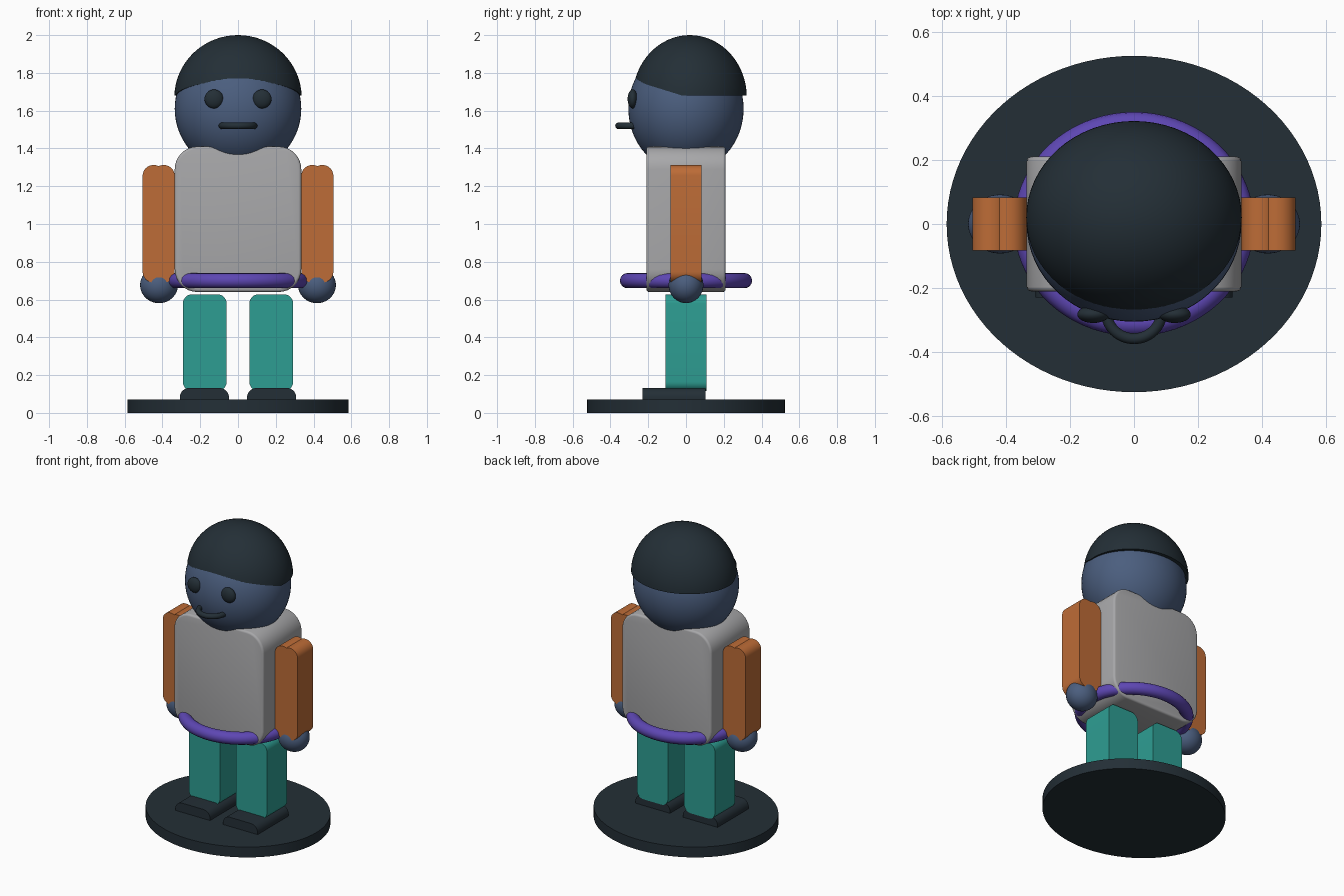
import bpy, bmesh, math
from mathutils import Vector, Matrix

default = bpy.data.objects.get("Cube")
if default:
    bpy.data.objects.remove(default, do_unlink=True)


def material(name, rgb):
    m = bpy.data.materials.new(name)
    m.use_nodes = True
    m.diffuse_color = (*rgb, 1)
    m.node_tree.nodes["Principled BSDF"].inputs["Base Color"].default_value = (*rgb, 1)
    return m


DARK = material("dark slate", (0.017, 0.028, 0.037))
SKIN = material("dusky blue", (0.07, 0.112, 0.21))
GREY = material("light grey", (0.39, 0.39, 0.40))
ORANGE = material("orange", (0.51, 0.15, 0.038))
PURPLE = material("purple", (0.11, 0.062, 0.45))
TEAL = material("teal", (0.027, 0.34, 0.29))


def finish(bm, name, mat):
    bmesh.ops.recalc_face_normals(bm, faces=bm.faces)
    mesh = bpy.data.meshes.new(name)
    bm.to_mesh(mesh)
    bm.free()
    mesh.materials.append(mat)
    ob = bpy.data.objects.new(name, mesh)
    bpy.context.collection.objects.link(ob)
    bpy.ops.object.select_all(action="DESELECT")
    ob.select_set(True)
    bpy.context.view_layer.objects.active = ob
    bpy.ops.object.shade_smooth_by_angle(angle=math.radians(35))
    return ob


def placed(center, size):
    return Matrix.Translation(center) @ Matrix.Diagonal((*size, 1))


def ball(name, mat, center, radii, cuts=()):
    """Ellipsoid, keeping only what lies above each cutting plane."""
    bm = bmesh.new()
    bmesh.ops.create_uvsphere(bm, u_segments=64, v_segments=32, radius=1,
                              matrix=placed(center, radii))
    for point, normal in cuts:
        geom = bm.verts[:] + bm.edges[:] + bm.faces[:]
        cut = bmesh.ops.bisect_plane(bm, geom=geom, plane_co=Vector(point),
                                     plane_no=Vector(normal), clear_inner=True)
        rim = [e for e in cut["geom_cut"] if isinstance(e, bmesh.types.BMEdge)]
        bmesh.ops.edgeloop_fill(bm, edges=rim)
    return finish(bm, name, mat)


def slab(name, mat, low, high, radius, soft=0):
    """Box with rounded corners as seen from the front."""
    low, high = Vector(low), Vector(high)
    bm = bmesh.new()
    bmesh.ops.create_cube(bm, size=1, matrix=placed((low + high) / 2, high - low))
    along_y = [e for e in bm.edges if abs(e.verts[0].co.y - e.verts[1].co.y) > 0.01]
    bmesh.ops.bevel(bm, geom=along_y, offset=radius, segments=8,
                    profile=0.5, affect="EDGES")
    if soft:
        rims = [e for e in bm.edges if abs(e.verts[0].co.y - e.verts[1].co.y) < 0.001]
        bmesh.ops.bevel(bm, geom=rims, offset=soft, segments=3,
                        profile=0.5, affect="EDGES")
    return finish(bm, name, mat)


def ring(name, mat, center, rx, ry, tube):
    """Elliptical ring with a round tube."""
    n, m = 72, 16
    bm = bmesh.new()
    rows = []
    for i in range(n):
        a = math.tau * i / n
        rows.append([])
        for j in range(m):
            b = math.tau * j / m
            out = tube * math.cos(b)
            p = Vector(((rx + out) * math.cos(a), (ry + out) * math.sin(a),
                        tube * math.sin(b)))
            rows[-1].append(bm.verts.new(Vector(center) + p))
    for i in range(n):
        for j in range(m):
            k, l = (i + 1) % n, (j + 1) % m
            bm.faces.new((rows[i][j], rows[k][j], rows[k][l], rows[i][l]))
    return finish(bm, name, mat)


# Oval stand
bm = bmesh.new()
bmesh.ops.create_cone(bm, cap_ends=True, segments=96, radius1=1, radius2=1, depth=1,
                      matrix=placed((0, 0, 0.035), (0.585, 0.525, 0.07)))
finish(bm, "stand", DARK)

# Body and belt
slab("torso", GREY, (-0.335, -0.21, 0.64), (0.335, 0.21, 1.41), 0.12, 0.014)
ring("belt", PURPLE, (0, 0, 0.70), 0.335, 0.31, 0.04)

# Head, hair and mouth
ball("head", SKIN, (0, 0, 1.61), (0.335, 0.305, 0.335))
ball("hair", DARK, (0, 0.02, 1.67), (0.337, 0.302, 0.33),
     [((0, 0, 1.68), (0, 0, 1)), ((0, -0.02, 1.68), (0, 0.31, 1))])
ring("mouth", DARK, (0, -0.275, 1.52), 0.086, 0.083, 0.017)

# Paired parts
for side, s in (("left", 1), ("right", -1)):
    def pair_slab(part, mat, x0, x1, y0, y1, z0, z1, radius, soft=0):
        xs = sorted((s * x0, s * x1))
        slab(f"{side}_{part}", mat, (xs[0], y0, z0), (xs[1], y1, z1), radius, soft)

    pair_slab("leg", TEAL, 0.06, 0.292, -0.108, 0.108, 0.115, 0.628, 0.05)
    pair_slab("shoe", DARK, 0.048, 0.308, -0.23, 0.102, 0.02, 0.132, 0.05)
    pair_slab("inner_arm", ORANGE, 0.335, 0.452, -0.083, 0.083, 0.69, 1.312, 0.057)
    pair_slab("outer_arm", ORANGE, 0.388, 0.505, -0.083, 0.083, 0.69, 1.312, 0.057)
    ball(f"{side}_hand", SKIN, (s * 0.418, 0, 0.677), (0.1, 0.092, 0.096))
    ball(f"{side}_eye", DARK, (s * 0.127, -0.282, 1.662), (0.05, 0.027, 0.05))
